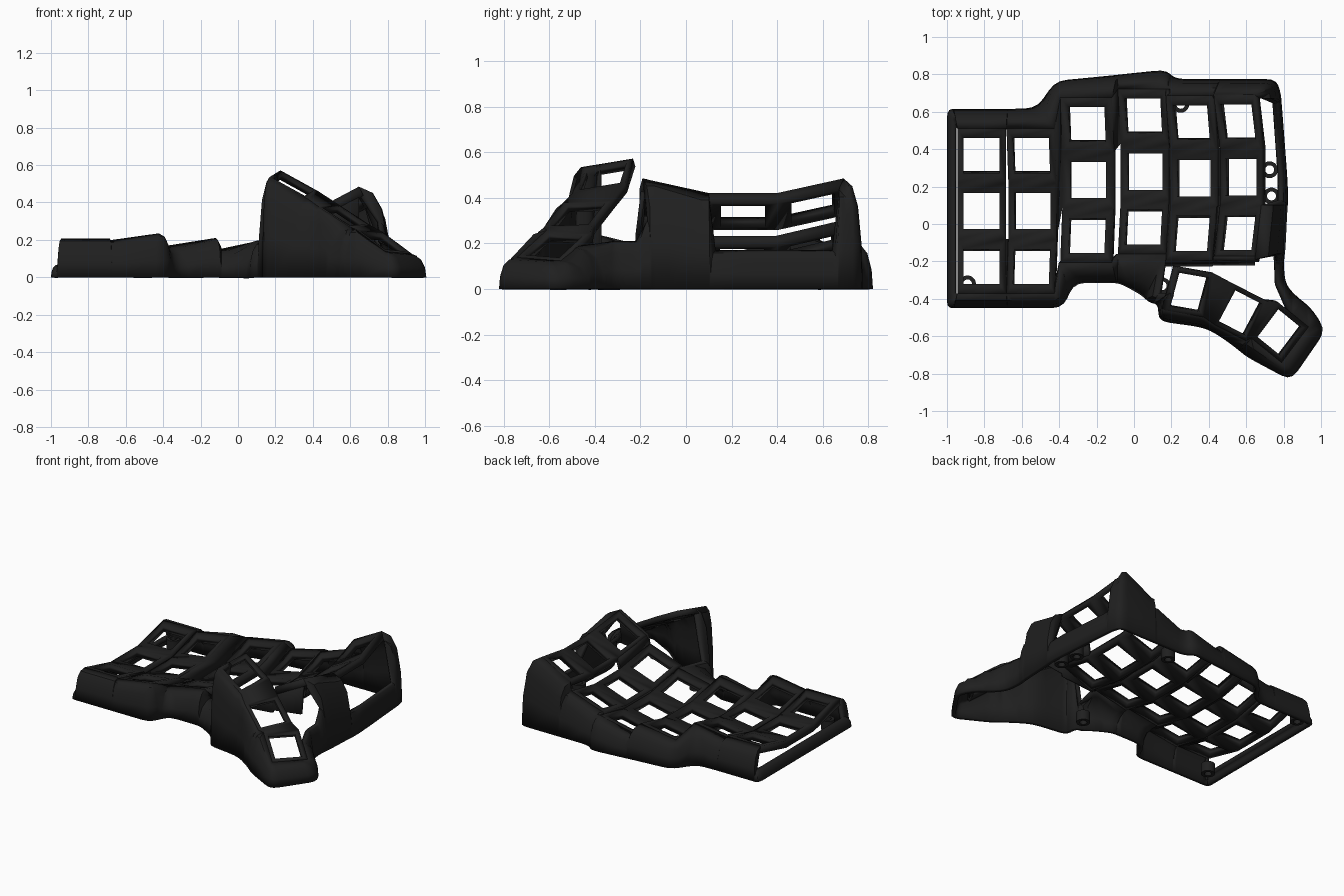
import bpy, bmesh, math
from mathutils import Vector as V, Matrix

if "Cube" in bpy.data.objects:
    bpy.data.objects.remove(bpy.data.objects["Cube"])

black = bpy.data.materials.new("matte black")
black.diffuse_color = (0.014, 0.014, 0.014, 1)
black.use_nodes = True
black.node_tree.nodes["Principled BSDF"].inputs["Base Color"].default_value = black.diffuse_color


def finish(name, bm, thick):
    """Turn an open sheet into a solid shell with softly shaded edges."""
    me = bpy.data.meshes.new(name)
    bmesh.ops.remove_doubles(bm, verts=bm.verts, dist=0.0005)
    bm.to_mesh(me)
    bm.free()
    ob = bpy.data.objects.new(name, me)
    bpy.context.collection.objects.link(ob)
    me.materials.append(black)
    if thick:
        m = ob.modifiers.new("thickness", 'SOLIDIFY')
        m.thickness, m.offset = thick, -1
    bpy.ops.object.select_all(action='DESELECT')
    bpy.context.view_layer.objects.active = ob
    ob.select_set(True)
    bpy.ops.object.shade_smooth_by_angle(angle=math.radians(35))


def quad(bm, *pts):
    bm.faces.new([bm.verts.new(p) for p in pts])


def socket(bm, mat, hw, hl, hole=0.097):
    """Square key frame; returns corners front-left, front-right, back-right, back-left."""
    signs = [(-1, -1), (1, -1), (1, 1), (-1, 1)]
    out = [mat @ V((sx * hw, sy * hl, 0)) for sx, sy in signs]
    inn = [mat @ V((sx * hole, sy * hole, 0)) for sx, sy in signs]
    for i in range(4):
        j = (i + 1) % 4
        quad(bm, out[i], out[j], inn[j], inn[i])
    return out


# Key columns: centre x, centre y, centre z, sideways tilt, half width
COLUMNS = [(-.815, .07, .135, 0, .13), (-.543, .07, .145, 8, .13),
           (-.245, .235, .117, 9, .14), (.058, .28, .11, 12, .132),
           (.318, .245, .19, 19, .132), (.57, .25, .362, 28, .125)]
HL, PITCH = .15, math.radians(14)
left_edge, right_edge = [], []      # four stations per column, front to back
for n, (x, y, z, tilt, hw) in enumerate(COLUMNS):
    bm = bmesh.new()
    base = Matrix.Translation((x, y, z)) @ Matrix.Rotation(-math.radians(tilt), 4, 'Y')
    le, re = [], []
    for row in (-1, 0, 1):
        step = Matrix.Translation((0, row * HL, 0))
        fl, fr, br, bl = socket(bm, base @ step @ Matrix.Rotation(row * PITCH, 4, 'X') @ step, hw, HL)
        le.append(fl)
        re.append(fr)
    left_edge.append(le + [bl])
    right_edge.append(re + [br])
    finish(f"key_column_{n + 1}", bm, .05)

# Step walls joining neighbouring columns, left out where the slots are open
bm = bmesh.new()
for n, rows in enumerate([(0,), (1, 2), (2,), (0, 1, 2), (0,)]):
    a, b = right_edge[n], left_edge[n + 1]
    for r in rows:
        for down in (V((0, 0, 0)), V((0, 0, -.03))):
            quad(bm, a[r] + down, b[r] + down, b[r + 1] + down, a[r + 1] + down)
finish("column_step_walls", bm, .02)

# Thumb cluster: three sockets fanned out on one sloping plane
bm = bmesh.new()
normal = V((.5, -.3, 1)).normalized()
thumb = []
for x, y, turn, hw in ((.30, -.365, -15, .12), (.57, -.475, -28, .11), (.78, -.58, -37, .12)):
    a = math.radians(turn)
    ax = V((math.cos(a), math.sin(a), 0))
    ax = (ax - normal * ax.dot(normal)).normalized()
    m = Matrix((ax, normal.cross(ax), normal)).transposed().to_4x4()
    m.translation = (x, y, .565 - .5 * (x - .23) + .3 * (y + .25))
    thumb.append(socket(bm, m, hw, .12, .094))
for p, q in zip(thumb, thumb[1:]):
    quad(bm, p[1], q[0], q[3], p[2])
finish("thumb_plate", bm, .04)


def F(n, side):
    """Front corner of a column, side 0 left or 1 right."""
    return (left_edge, right_edge)[side][n][0]


def B(n, side):
    """Back corner of a column."""
    return (left_edge, right_edge)[side][n][3]


def rim(x, y, z, inset, shift=0):
    """Low rim point with no plate above it."""
    return (x, y, V((x + inset, y + shift, z)))


# Outer wall in four runs, clockwise: (ground x, ground y, point it rises to)
R, T1, T2, T3 = right_edge[5], *thumb
back_wall = [
    rim(-1, -.37, .07, .045), rim(-1, .51, .07, .045), rim(-1, .615, .07, .05, -.06),
    (-.935, .615, B(0, 0)), (-.68, .615, B(0, 1)), (-.67, .615, B(1, 0)),
    (-.52, .62, B(1, 1)), (-.42, .765, B(2, 0)), (-.11, .795, B(2, 1)),
    (-.07, .80, B(3, 0)), (.17, .825, B(3, 1)), (.22, .775, B(4, 0)),
    (.45, .775, B(4, 1)), (.47, .775, B(5, 0)), (.76, .775, R[3])]
right_wall = [
    (.785, .70, R[3] + V((.035, -.02, -.05))), rim(.79, .64, .17, -.035),
    rim(.82, .25, .17, -.035), rim(.825, .13, .17, -.045),
    (.82, .08, R[1]), (.81, -.13, R[0]),
    rim(.805, -.17, .30, -.05), rim(.80, -.22, .21, -.035), rim(.81, -.32, .21, -.04)]
thumb_wall = [
    (.86, -.38, T3[2].lerp(T2[2], .4)), (.95, -.45, T3[2]),
    (1.025, -.57, T3[2].lerp(T3[1], .3)), (.84, -.838, T3[1]),
    (.60, -.71, T3[0]), (.53, -.65, T2[1]), (.42, -.575, T2[0]),
    (.35, -.55, T1[1]), (.13, -.52, T1[0]), (.13, -.43, T1[0].lerp(T1[3], .4))]
front_wall = [
    rim(.08, -.42, .19, .05, .05), (.04, -.38, F(3, 1)), (-.07, -.32, F(3, 0)),
    (-.11, -.315, F(2, 1)), (-.32, -.315, F(2, 0)), (-.38, -.45, F(1, 1)),
    (-.67, -.45, F(1, 0)), (-.68, -.45, F(0, 1)), (-.935, -.45, F(0, 0)),
    rim(-1, -.45, .07, .05, .06), back_wall[0]]


def rounded(path, radius=.06):
    """Round the ground corners with short curves, keeping the upper points."""
    out = [path[0]]
    for p, c, n in zip(path, path[1:], path[2:]):
        corner = V(c[:2])
        ends = []
        for q in (p, n):
            d = V(q[:2]) - corner
            ends.append(corner + d * min(.45, radius / d.length))
        for t in (0, .33, .67, 1):
            g = ends[0] * (1 - t) ** 2 + corner * 2 * t * (1 - t) + ends[1] * t * t
            out.append((g.x, g.y, c[2]))
    return out + [path[-1]]


def section(x, y, top):
    """Wall profile: upright foot bending inward to the plate edge."""
    return [V((x + (top.x - x) * h, y + (top.y - y) * h, top.z * v))
            for h, v in ((0, 0), (.06, .4), (.25, .75), (.55, .93), (1, 1))]


bm = bmesh.new()
path = rounded(back_wall + right_wall + thumb_wall + front_wall)
for p, q in zip(path, path[1:]):
    a, b = section(*p), section(*q)
    for i in range(4):
        quad(bm, b[i], a[i], a[i + 1], b[i + 1])
finish("outer_wall", bm, .028)

# Skirt hanging from the free front edge above the thumb opening
bm = bmesh.new()
front = [F(4, 0), F(4, 1), F(5, 0), F(5, 1)]
for a, b in zip(front, front[1:]):
    low_a, low_b = (V((p.x, p.y - .03, .12 + p.z * .25)) for p in (a, b))
    quad(bm, low_a, low_b, b, a)
finish("front_skirt", bm, .02)

# Screw bosses with a bore, standing just inside the wall
BOSSES = ((.725, .29), (.735, .15), (.15, -.33), (.25, .64), (-.89, -.32), (-.9, .56))
RING = [(.045, 0), (.045, .07), (.024, .07), (.024, 0), (.045, 0)]
for n, (x, y) in enumerate(BOSSES):
    bm = bmesh.new()
    turns = [(math.cos(k * math.tau / 20), math.sin(k * math.tau / 20)) for k in range(21)]
    for (c0, s0), (c1, s1) in zip(turns, turns[1:]):
        for (r0, z0), (r1, z1) in zip(RING, RING[1:]):
            quad(bm, (x + r0 * c0, y + r0 * s0, z0), (x + r0 * c1, y + r0 * s1, z0),
                 (x + r1 * c1, y + r1 * s1, z1), (x + r1 * c0, y + r1 * s0, z1))
    finish(f"screw_boss_{n + 1}", bm, 0)
